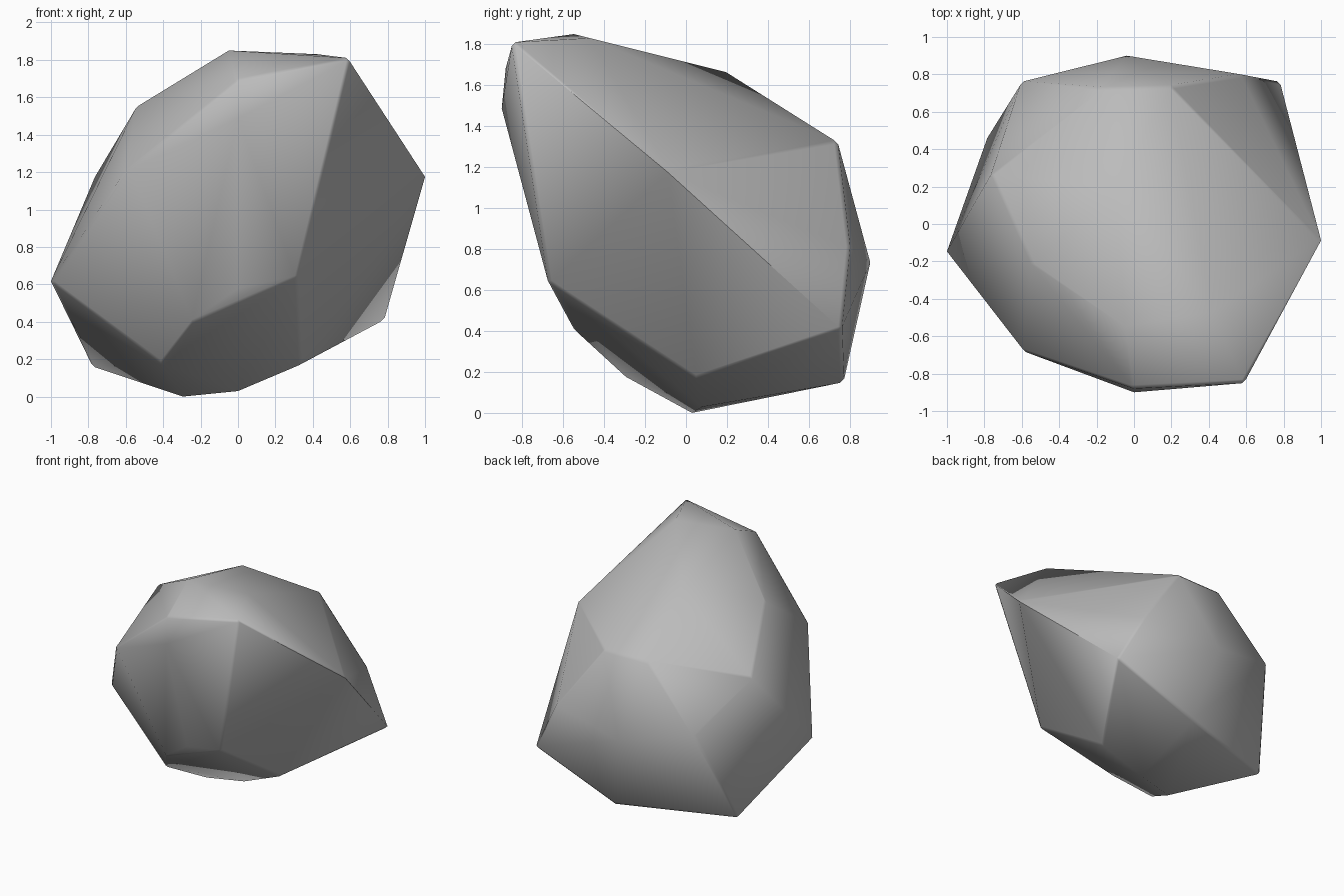
import bpy, bmesh, math
from mathutils import Vector

cube = bpy.data.objects.get("Cube")
if cube:
    bpy.data.objects.remove(cube, do_unlink=True)

# Plain grey stone
stone = bpy.data.materials.new("grey_stone")
stone.use_nodes = True
grey = (0.5, 0.5, 0.5, 1)
stone.diffuse_color = grey
stone.node_tree.nodes["Principled BSDF"].inputs["Base Color"].default_value = grey

# Corners of the boulder, grouped by region
crown = [(-.54, -.22, 1.55), (-.05, -.56, 1.85), (.43, -.48, 1.83),
         (-.1, .2, 1.66), (-.18, .73, 1.32), (.2, .74, 1.32)]
front = [(.59, -.85, 1.81), (0, -.88, 1.7), (0, -.9, 1.5),
         (-.59, -.68, 1.22), (.31, -.67, .64)]
sides = [(1, -.09, 1.18), (-1, -.15, .61), (-.76, .27, 1.18)]
back = [(-.04, .9, .73), (.57, .8, .81), (.78, .76, .41), (-.6, .76, .87)]
base = [(-.3, .03, 0), (0, .08, .03), (.33, .05, .17), (-.78, .47, .16),
        (.09, .77, .15), (-.42, -.3, .18), (-.25, -.54, .4), (0, -.63, .57)]

# Round each corner with a tiny octahedron, kept inside the overall size
size = Vector((2, 1.8, 1.85))
radius = .02
middle = Vector((0, 0, size.z / 2))
bm = bmesh.new()
for p in crown + front + sides + back + base:
    offset = Vector(p) - middle
    core = middle + Vector([o * (1 - 2 * radius / s) for o, s in zip(offset, size)])
    for axis in range(3):
        for side in (-radius, radius):
            tip = core.copy()
            tip[axis] += side
            bm.verts.new(tip)

# Wrap the corners in one closed skin and merge near-flat faces
bmesh.ops.convex_hull(bm, input=bm.verts)
loose = [v for v in bm.verts if not v.link_faces]
bmesh.ops.delete(bm, geom=loose, context='VERTS')
bmesh.ops.dissolve_limit(bm, angle_limit=math.radians(2),
                         verts=bm.verts, edges=bm.edges)
bmesh.ops.recalc_face_normals(bm, faces=bm.faces)

mesh = bpy.data.meshes.new("boulder")
bm.to_mesh(mesh)
bm.free()
mesh.materials.append(stone)
boulder = bpy.data.objects.new("boulder", mesh)
bpy.context.collection.objects.link(boulder)

bpy.ops.object.select_all(action='DESELECT')
boulder.select_set(True)
bpy.context.view_layer.objects.active = boulder
bpy.ops.object.shade_smooth_by_angle(angle=math.radians(60))
